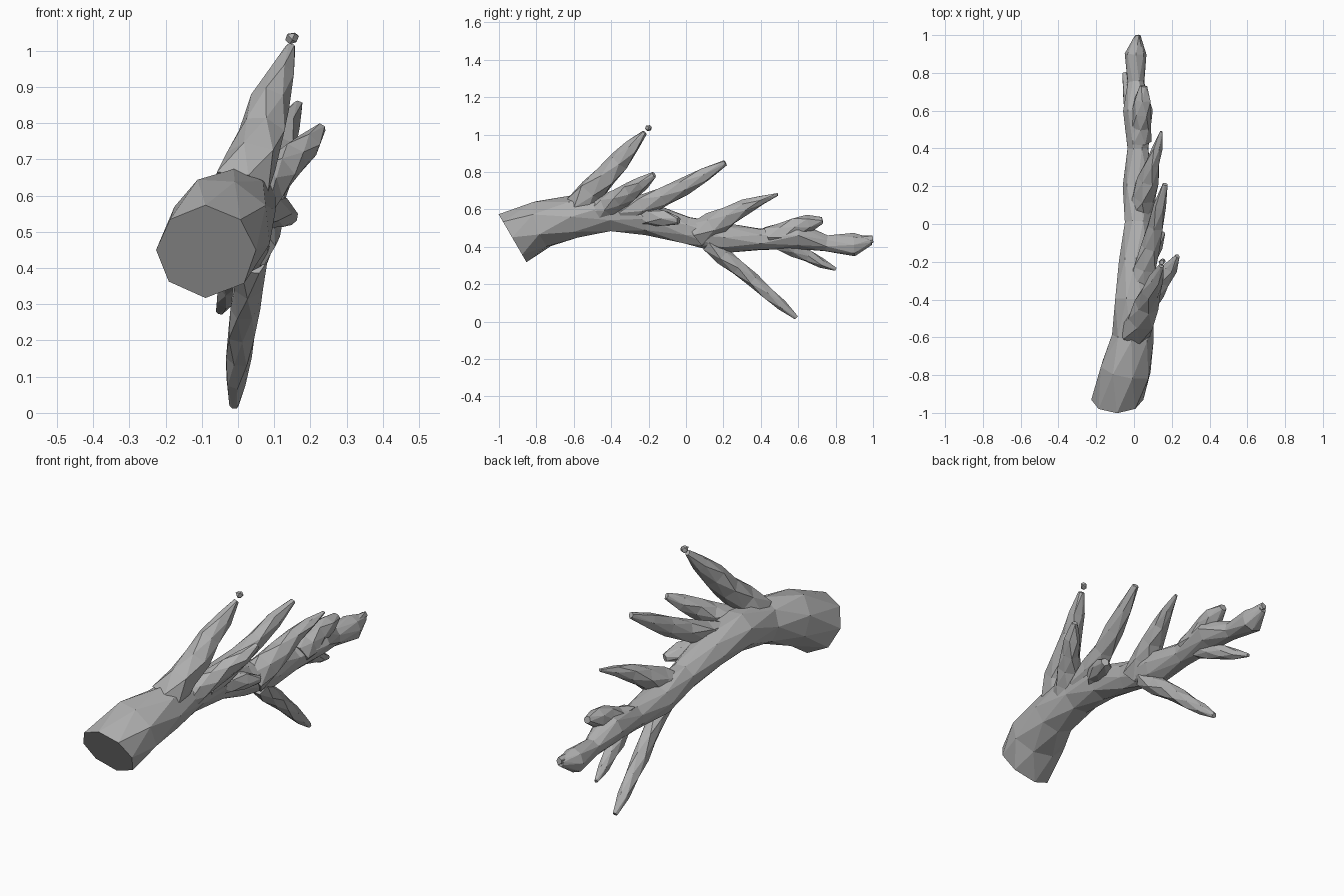
import bpy, bmesh, math, random
from mathutils import Vector

random.seed(4)
cube = bpy.data.objects.get("Cube")
if cube:
    bpy.data.objects.remove(cube)

bark = bpy.data.materials.new("grey bark")
bark.use_nodes = True
grey = (0.43, 0.43, 0.43, 1)
bark.diffuse_color = grey
bark.node_tree.nodes["Principled BSDF"].inputs["Base Color"].default_value = grey


def limb(name, centres, radii, sides=6, rough=0.14, cut=None):
    """Faceted tapering tube through the centres; cut is the normal of a slanted start."""
    bm = bmesh.new()
    rings = []
    last = len(centres) - 1
    for index, (centre, radius) in enumerate(zip(centres, radii)):
        along = centres[min(index + 1, last)] - centres[max(index - 1, 0)]
        if cut and index == 0:
            along = Vector(cut)
        across = along.cross(Vector((0, 0, 1))).normalized()
        up = across.cross(along).normalized()
        ring = []
        for side in range(sides):
            angle = math.tau * (side + 0.5 * (index % 2)) / sides
            reach = radius * (1 + random.uniform(-rough, rough))
            offset = across * math.cos(angle) + up * math.sin(angle)
            ring.append(bm.verts.new(centre + offset * reach))
        rings.append(ring)

    # Alternate rings are turned half a step and joined by triangles
    for index, (near, far) in enumerate(zip(rings, rings[1:])):
        for side in range(sides):
            following = (side + 1) % sides
            if index % 2 == 0:
                bm.faces.new((near[side], near[following], far[side]))
                bm.faces.new((near[following], far[following], far[side]))
            else:
                bm.faces.new((near[side], far[following], far[side]))
                bm.faces.new((near[side], near[following], far[following]))
    bm.faces.new(rings[0])
    bm.faces.new(rings[-1])
    bmesh.ops.recalc_face_normals(bm, faces=bm.faces)
    mesh = bpy.data.meshes.new(name)
    bm.to_mesh(mesh)
    bm.free()
    mesh.materials.append(bark)
    branch = bpy.data.objects.new(name, mesh)
    bpy.context.collection.objects.link(branch)


def twig(name, start, tip, thick, thin, bow=0.0, steps=5, sides=6):
    """Branch from start to tip, bowed up in the middle, with a blunt end."""
    start, tip = Vector(start), Vector(tip)
    centres, radii = [], []
    for step in range(steps + 1):
        part = step / steps
        centre = start.lerp(tip, part)
        centre.z += bow * math.sin(math.pi * part)
        centres.append(centre)
        radii.append(thick + (thin - thick) * part)
    radii[-1] = thin * 0.5
    limb(name, centres, radii, sides)


# Main stem: x, y, z and radius from the slanted cut end to the far end
stem = [
    (-.09, -.93, .45, .145), (-.05, -.77, .52, .14), (-.01, -.6, .56, .11),
    (0, -.4, .58, .105), (.01, -.2, .55, .085), (.02, 0, .49, .075),
    (.02, .2, .45, .08), (.02, .4, .44, .06), (.02, .6, .46, .075),
    (.01, .75, .42, .045), (.01, .9, .41, .06), (.02, .99, .43, .02),
]
limb("main_stem", [Vector(row[:3]) for row in stem], [row[3] for row in stem],
     sides=8, rough=0.07, cut=(0, 0.86, 0.5))

# Rising branches
twig("tall_branch", (.01, -.57, .61), (.145, -.22, 1.01), .09, .03, bow=.01)
twig("tip_chip", (.14, -.21, 1.03), (.16, -.19, 1.04), .015, .02, steps=2, sides=4)
twig("short_outer_twig", (.03, -.48, .59), (.23, -.17, .785), .07, .03, bow=-.01)
twig("long_upper_twig", (.03, -.34, .58), (.165, .21, .85), .07, .03, bow=-.02)
twig("broken_stub", (.03, -.25, .57), (.15, -.04, .54), .06, .04, steps=3)
twig("middle_twig", (.03, .06, .46), (.145, .49, .68), .08, .015, bow=.02)

# Hanging twigs and the forked far end
twig("hanging_twig", (.03, .12, .42), (-.01, .59, .02), .05, .025, steps=6)
twig("lower_end_twig", (.01, .5, .42), (-.05, .8, .28), .045, .02, steps=4)
twig("upper_end_stub", (.03, .44, .45), (.05, .73, .54), .06, .04, bow=.01, steps=4)
twig("end_knob", (.02, .82, .42), (.02, 1, .44), .03, .035, steps=2, sides=5)
